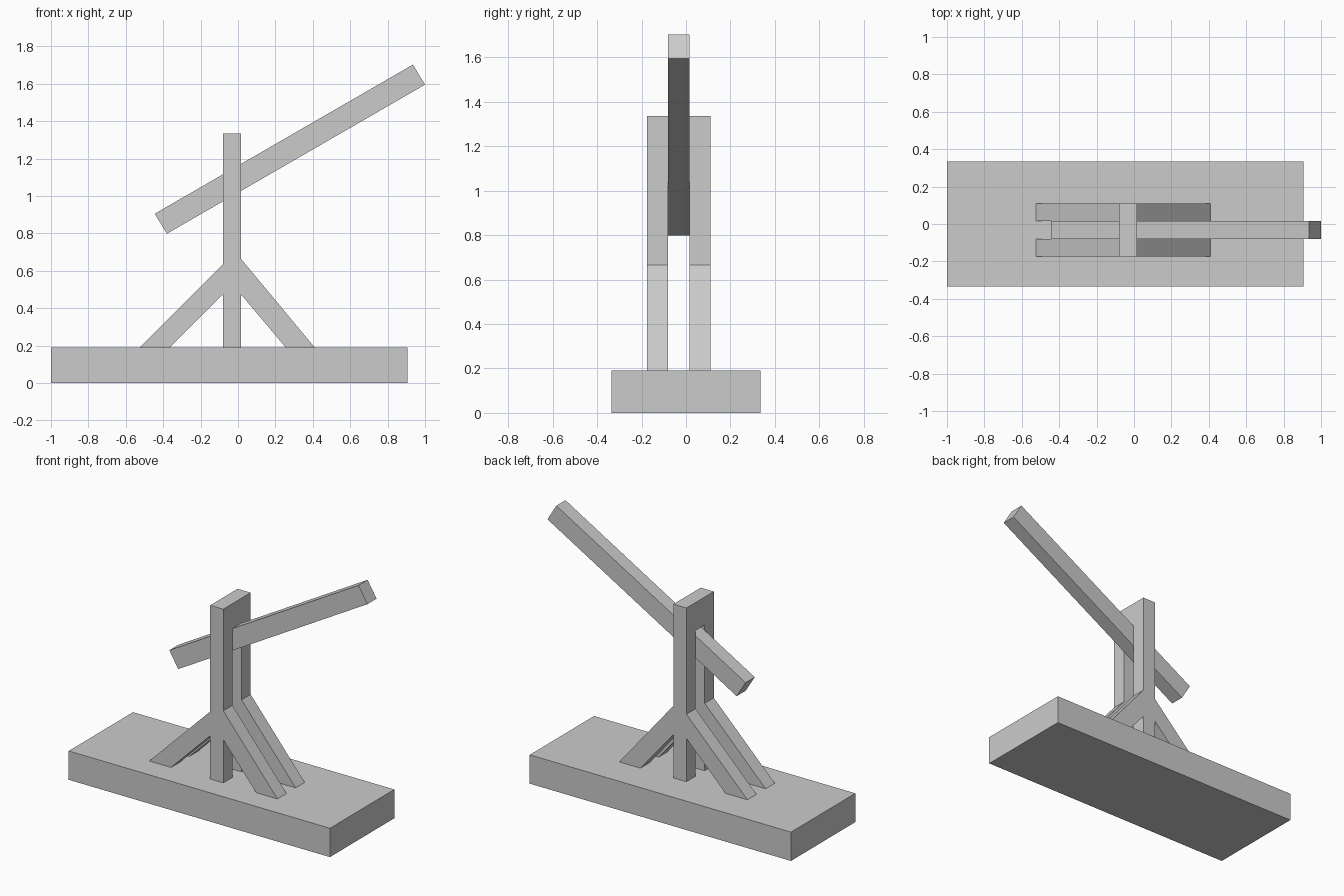
import bpy
import bmesh

cube = bpy.data.objects.get("Cube")
if cube:
    bpy.data.objects.remove(cube, do_unlink=True)

grey = bpy.data.materials.new("plain_grey")
grey.use_nodes = True
colour = (0.6, 0.6, 0.6, 1)
grey.diffuse_color = colour
grey.node_tree.nodes["Principled BSDF"].inputs["Base Color"].default_value = colour


def beam(name, outline, y0, y1):
    """Extrude an (x, z) outline from y0 to y1."""
    bm = bmesh.new()
    face = bm.faces.new([bm.verts.new((x, y0, z)) for x, z in outline])
    side = bmesh.ops.extrude_face_region(bm, geom=[face])["geom"]
    verts = [v for v in side if isinstance(v, bmesh.types.BMVert)]
    bmesh.ops.translate(bm, verts=verts, vec=(0, y1 - y0, 0))
    bmesh.ops.recalc_face_normals(bm, faces=bm.faces)
    mesh = bpy.data.meshes.new(name)
    bm.to_mesh(mesh)
    bm.free()
    mesh.materials.append(grey)
    obj = bpy.data.objects.new(name, mesh)
    bpy.context.collection.objects.link(obj)


def box(x0, x1, z0, z1):
    return [(x0, z0), (x1, z0), (x1, z1), (x0, z1)]


BASE_TOP, POST_TOP = 0.19, 1.335
LEFT, RIGHT = -0.08, 0.015
INNER_FRONT, INNER_BACK, THICK = -0.08, 0.015, 0.095

# Base slab
beam("base", box(-1, 0.905, 0, BASE_TOP), -0.335, 0.335)

# Twin posts, each with a sloping brace on both sides
for side, y in (("front", INNER_FRONT - THICK), ("back", INNER_BACK)):
    beam(side + "_post", box(LEFT, RIGHT, BASE_TOP, POST_TOP), y, y + THICK)
    beam(side + "_right_brace",
         [(-0.525, BASE_TOP), (-0.365, BASE_TOP), (LEFT, 0.475), (LEFT, 0.635)],
         y, y + THICK)
    beam(side + "_left_brace",
         [(0.41, BASE_TOP), (0.255, BASE_TOP), (RIGHT, 0.475), (RIGHT, 0.665)],
         y, y + THICK)

# Cap block joining the posts above the arm
beam("post_cap", box(LEFT, RIGHT, 1.15, POST_TOP), INNER_FRONT, INNER_BACK)

# Tilted arm held between the posts
beam("tilted_arm", [(-0.445, 0.905), (-0.38, 0.798), (1, 1.595), (0.935, 1.702)],
     INNER_FRONT, INNER_BACK)
